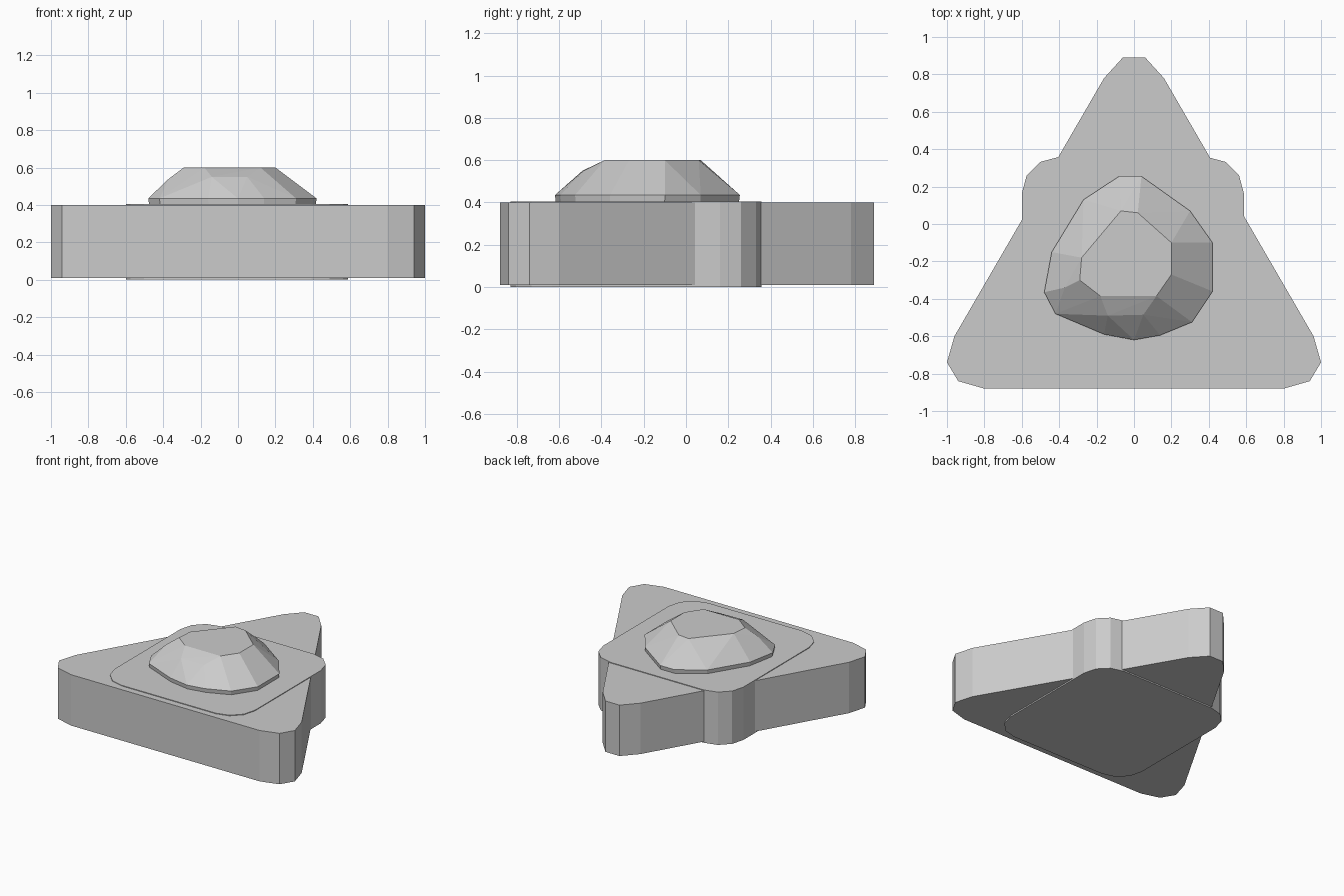
import bpy, bmesh
from math import sin, cos, radians

if "Cube" in bpy.data.objects:
    bpy.data.objects.remove(bpy.data.objects["Cube"])


def finish(name, bm):
    bmesh.ops.recalc_face_normals(bm, faces=bm.faces[:])
    mesh = bpy.data.meshes.new(name)
    bm.to_mesh(mesh)
    bm.free()
    obj = bpy.data.objects.new(name, mesh)
    bpy.context.collection.objects.link(obj)
    return obj


def prism(name, outline, z0, z1):
    bm = bmesh.new()
    face = bm.faces.new([bm.verts.new((x, y, z0)) for x, y in outline])
    ext = bmesh.ops.extrude_face_region(bm, geom=[face], use_keep_orig=True)
    for v in ext["geom"]:
        if isinstance(v, bmesh.types.BMVert):
            v.co.z = z1
    return finish(name, bm)


# Triangular slab with clipped corners, mirrored about x
half = [(0.80, -0.88), (0.94, -0.84), (1.0, -0.74), (0.96, -0.60),
        (0.16, 0.78), (0.06, 0.89)]
prism("triangle_slab", half + [(-x, y) for x, y in reversed(half)], 0.01, 0.40)

# Rounded square plate set through the slab
cx, cy, core, rad = -0.006, -0.236, 0.398, 0.196
square = []
for q, (sx, sy) in enumerate([(1, 1), (-1, 1), (-1, -1), (1, -1)]):
    for k in range(4):
        a = radians(90 * q + 30 * k)
        square.append((cx + sx * core + rad * cos(a), cy + sy * core + rad * sin(a)))
prism("rounded_square_plate", square, 0.0, 0.405)

# Faceted gem: base and girdle rings, shoulder points and flat table
girdle = [(0.04, 0.255), (0.30, 0.07), (0.42, -0.10), (0.42, -0.36),
          (0.31, -0.525), (0.14, -0.595), (0.0, -0.62), (-0.16, -0.59),
          (-0.42, -0.48), (-0.48, -0.365), (-0.44, -0.15), (-0.27, 0.13),
          (-0.08, 0.255)]
table = [(0.02, 0.06), (0.20, -0.10), (0.20, -0.27), (0.12, -0.385),
         (-0.18, -0.385), (-0.29, -0.30), (-0.28, -0.18), (-0.07, 0.07)]
shoulder = [(-0.14, -0.49, 0.55), (0.05, -0.485, 0.55), (-0.37, -0.34, 0.54)]

bm = bmesh.new()
for x, y in girdle:
    bm.verts.new((x, y, 0.435))
    bm.verts.new((x * 0.99, -0.18 + (y + 0.18) * 0.99, 0.40))
for x, y in table:
    bm.verts.new((x, y, 0.60))
for p in shoulder:
    bm.verts.new(p)
hull = bmesh.ops.convex_hull(bm, input=bm.verts[:])
loose = [v for v in bm.verts if not v.link_faces]
bmesh.ops.delete(bm, geom=loose, context="VERTS")
bmesh.ops.dissolve_limit(bm, angle_limit=radians(1), verts=bm.verts[:], edges=bm.edges[:])
finish("faceted_gem", bm)
